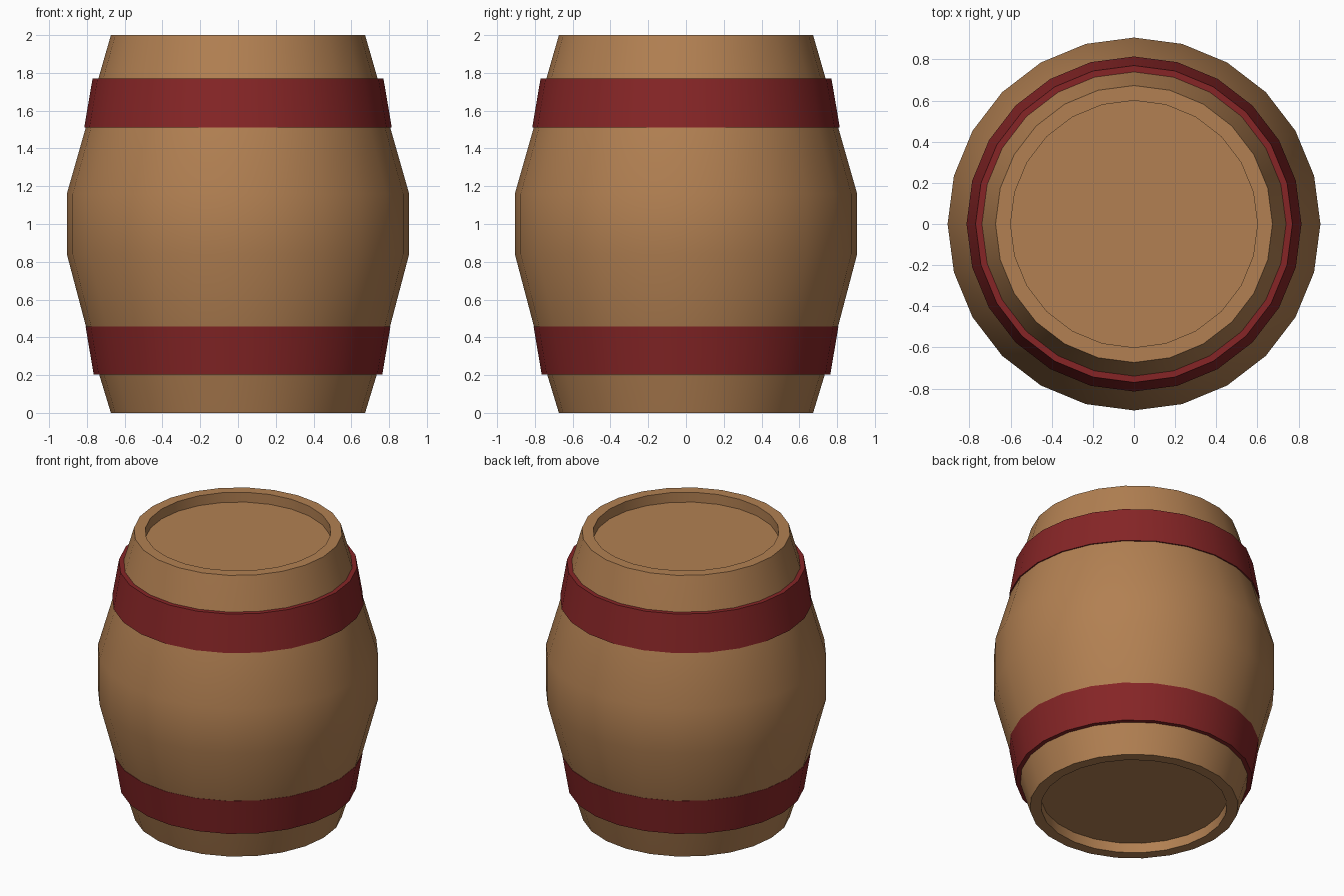
import bpy, bmesh, math

if "Cube" in bpy.data.objects:
    bpy.data.objects.remove(bpy.data.objects["Cube"])

SIDES = 24


def material(name, rgb):
    m = bpy.data.materials.new(name)
    m.diffuse_color = (*rgb, 1)
    m.use_nodes = True
    m.node_tree.nodes["Principled BSDF"].inputs["Base Color"].default_value = m.diffuse_color
    return m


def lathe(name, profile, mat, closed=False):
    """Spin a (radius, z) profile about z; open profiles get their ends capped."""
    bm = bmesh.new()
    rings = []
    for r, z in profile:
        rings.append([bm.verts.new((r * math.cos(a), r * math.sin(a), z))
                      for a in (2 * math.pi * i / SIDES for i in range(SIDES))])
    pairs = list(zip(rings, rings[1:]))
    if closed:
        pairs.append((rings[-1], rings[0]))
    else:
        bm.faces.new(rings[0])
        bm.faces.new(rings[-1])
    for lo, hi in pairs:
        for i in range(SIDES):
            j = (i + 1) % SIDES
            bm.faces.new((lo[i], lo[j], hi[j], hi[i]))
    bmesh.ops.recalc_face_normals(bm, faces=bm.faces)
    mesh = bpy.data.meshes.new(name)
    bm.to_mesh(mesh)
    bm.free()
    mesh.materials.append(mat)
    obj = bpy.data.objects.new(name, mesh)
    bpy.context.collection.objects.link(obj)
    bpy.ops.object.select_all(action='DESELECT')
    obj.select_set(True)
    bpy.context.view_layer.objects.active = obj
    bpy.ops.object.shade_smooth_by_angle(angle=math.radians(35))
    return obj


wood = material("wood", (0.445, 0.216, 0.084))
red = material("red_hoop", (0.238, 0.0185, 0.0194))

# Barrel body: recessed bottom, bulging staves, recessed lid
lathe("barrel_body", [
    (0.60, 0.07), (0.60, 0.0), (0.673, 0.0), (0.737, 0.21), (0.803, 0.45),
    (0.906, 0.84), (0.906, 1.16), (0.806, 1.51), (0.739, 1.77),
    (0.673, 2.0), (0.60, 2.0), (0.60, 1.93)], wood)

# Hoops: tapered bands sitting on the staves
for name, z0, r0, z1, r1 in (("lower_hoop", 0.203, 0.764, 0.457, 0.807),
                             ("upper_hoop", 1.512, 0.814, 1.77, 0.77)):
    lathe(name, [(r0 - 0.05, z0), (r0, z0), (r1, z1), (r1 - 0.05, z1)], red, closed=True)
